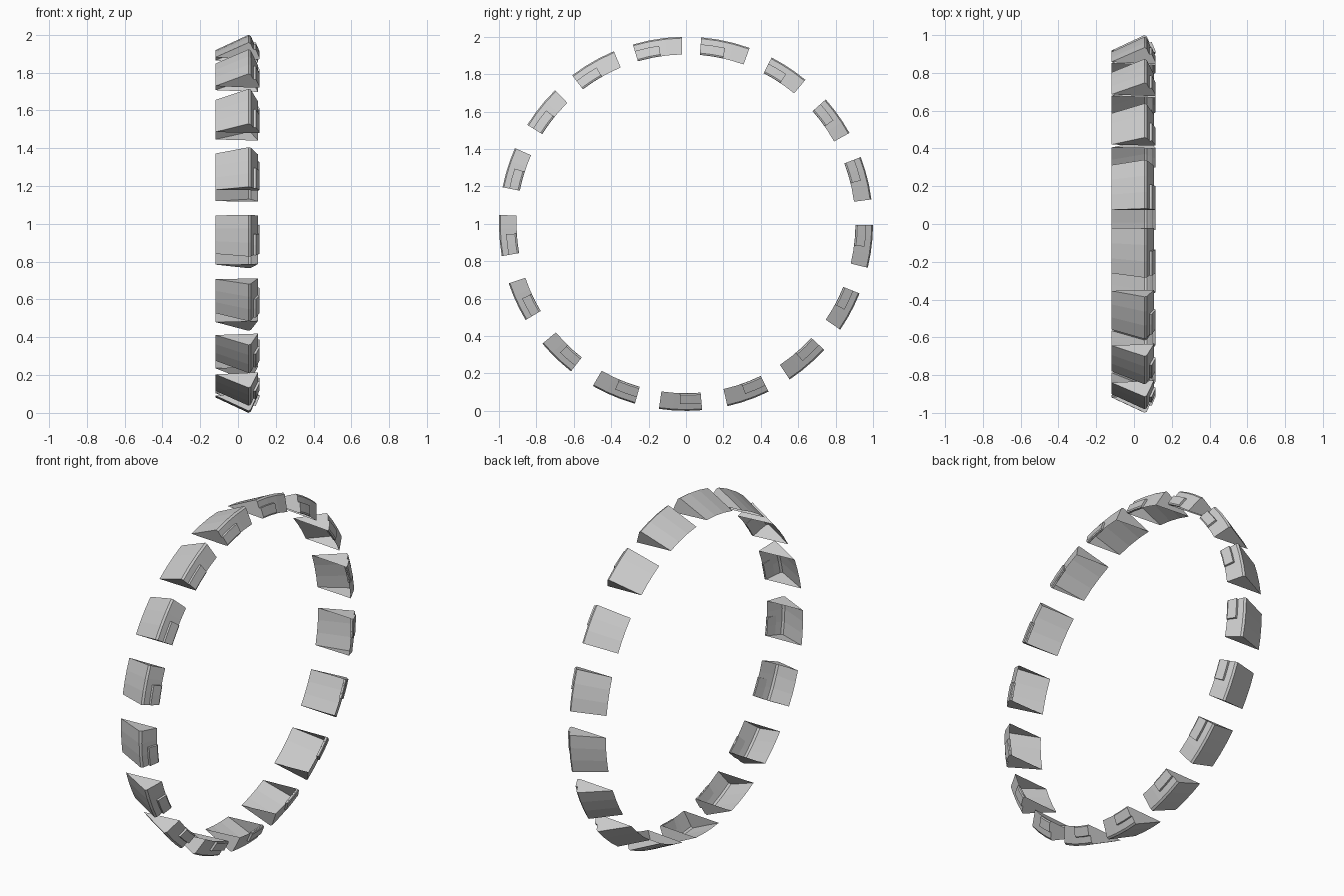
import bpy, bmesh
from math import radians, sin, cos

if "Cube" in bpy.data.objects:
    bpy.data.objects.remove(bpy.data.objects["Cube"])

# half-length in degrees of each block, going clockwise from the top
HALF = [7.6, 7.6, 6.2, 6.3, 6.7, 6.6, 6.3, 7.0, 6.7, 6.65, 7.0, 6.1,
        6.2, 6.35, 6.3, 6.8, 7.4]
START = 98.9
STEP = 360 / len(HALF)

# cross-sections as (x, radius)
SHELL = [(-0.12, 0.918), (0.056, 1.0), (0.068, 0.993), (0.106, 0.906)]
LUG = [(0.082, 0.961), (0.094, 0.963), (0.114, 0.916), (0.112, 0.908), (0.100, 0.906)]


def ring_point(x, r, deg):
    a = radians(deg)
    return (x, r * cos(a), 1 + r * sin(a))


def sweep(bm, section, a0, a1, segments, closed):
    """Sweep a section round the ring and cap both ends."""
    rows = [[bm.verts.new(ring_point(x, r, a0 + (a1 - a0) * i / segments))
             for x, r in section] for i in range(segments + 1)]
    n = len(section)
    for p, q in zip(rows, rows[1:]):
        for j in range(n if closed else n - 1):
            k = (j + 1) % n
            bm.faces.new((p[j], p[k], q[k], q[j]))
    bm.faces.new(rows[0])
    bm.faces.new(rows[-1][::-1])


def make_block(index, half):
    mid = START - STEP * index
    bm = bmesh.new()
    # hollow outer shell, open towards the ring centre
    sweep(bm, SHELL, mid - half, mid + half, 3, False)
    # raised pad on one half of the side wall
    sweep(bm, LUG, mid - 0.3, mid + half, 2, True)
    bmesh.ops.recalc_face_normals(bm, faces=bm.faces)
    mesh = bpy.data.meshes.new(f"tread_block_{index + 1}")
    bm.to_mesh(mesh)
    bm.free()
    bpy.context.collection.objects.link(bpy.data.objects.new(mesh.name, mesh))


# ring of separate tread blocks
for i, h in enumerate(HALF):
    make_block(i, h)
